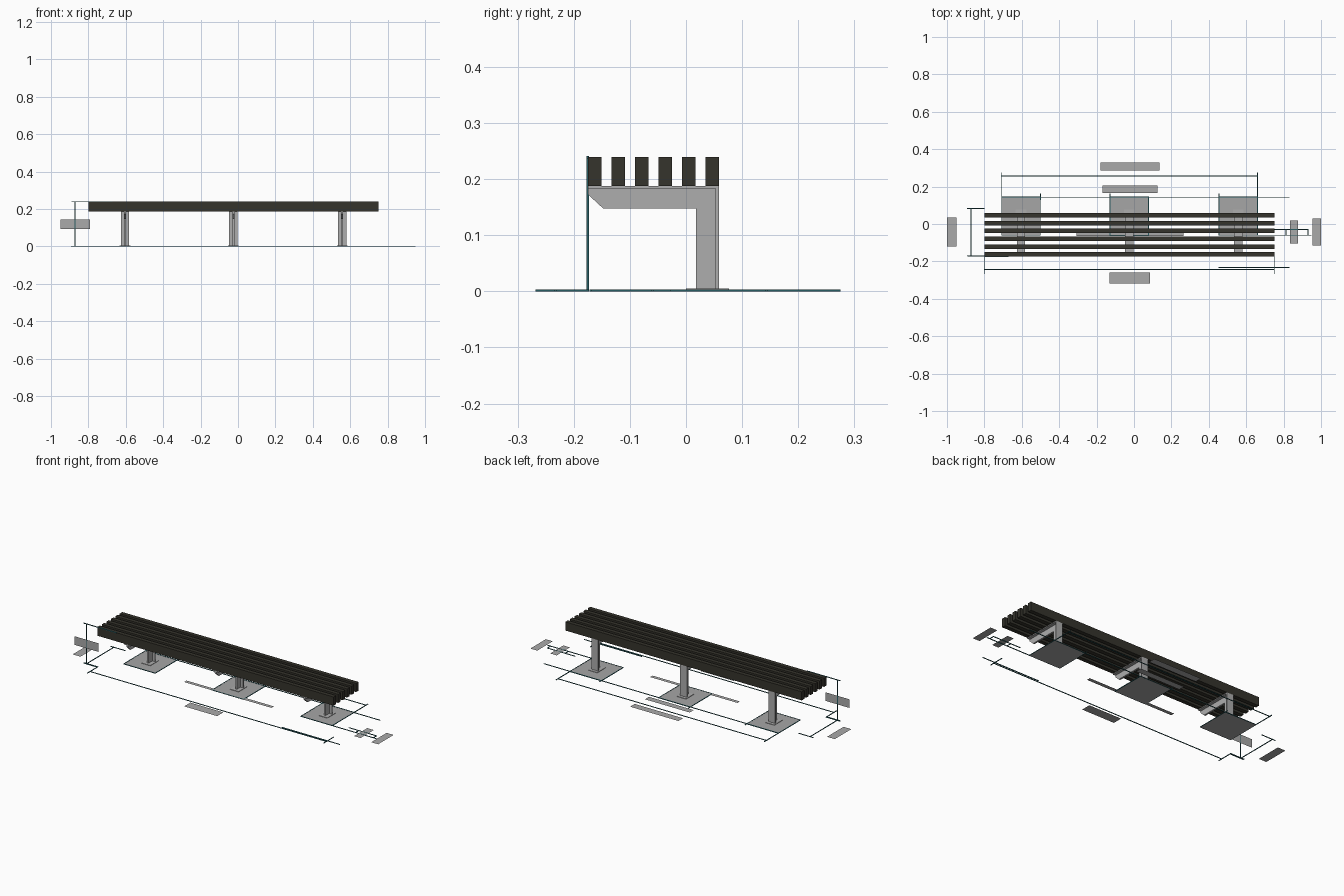
import bpy, bmesh

cube = bpy.data.objects.get("Cube")
if cube:
    bpy.data.objects.remove(cube, do_unlink=True)


def material(name, r, g, b, rough=0.6):
    m = bpy.data.materials.new(name)
    m.use_nodes = True
    m.diffuse_color = (r, g, b, 1)
    bsdf = m.node_tree.nodes["Principled BSDF"]
    bsdf.inputs["Base Color"].default_value = (r, g, b, 1)
    bsdf.inputs["Roughness"].default_value = rough
    return m


wood = material("dark wood", 0.035, 0.033, 0.025)
steel = material("grey steel", 0.42, 0.42, 0.42)
concrete = material("concrete grey", 0.38, 0.38, 0.38)
panel = material("label grey", 0.4, 0.4, 0.4)
teal = material("dark teal", 0.02, 0.11, 0.125)


def finish(name, bm, mat):
    bmesh.ops.recalc_face_normals(bm, faces=bm.faces[:])
    me = bpy.data.meshes.new(name)
    bm.to_mesh(me)
    bm.free()
    me.materials.append(mat)
    ob = bpy.data.objects.new(name, me)
    bpy.context.collection.objects.link(ob)
    return ob


def box_into(bm, x, y, z):
    """Add a box given its (min, max) range on each axis."""
    verts = bmesh.ops.create_cube(bm, size=1)["verts"]
    for v in verts:
        v.co = [r[0] if c < 0 else r[1] for r, c in zip((x, y, z), v.co)]


def box(name, x, y, z, mat):
    bm = bmesh.new()
    box_into(bm, x, y, z)
    return finish(name, bm, mat)


def flat_panel(name, points, mat):
    bm = bmesh.new()
    bm.faces.new([bm.verts.new(p) for p in points])
    return finish(name, bm, mat)


# Six seat slats on edge
for i in range(6):
    y = -0.175 + i * 0.042
    box(f"seat_slat_{i + 1}", (-0.8, 0.75), (y, y + 0.024), (0.188, 0.239), wood)

# Cantilevered supports of T-section steel
WEB = [(-0.175, 0.184), (-0.175, 0.173), (-0.148, 0.148), (0.018, 0.148),
       (0.018, 0.005), (0.054, 0.005), (0.054, 0.184)]


def support(name, cx):
    bm = bmesh.new()
    face = bm.faces.new([bm.verts.new((cx - 0.005, y, z)) for y, z in WEB])
    ext = bmesh.ops.extrude_face_region(bm, geom=[face])["geom"]
    bmesh.ops.translate(bm, vec=(0.01, 0, 0),
                        verts=[g for g in ext if isinstance(g, bmesh.types.BMVert)])
    wide = (cx - 0.022, cx + 0.022)
    box_into(bm, wide, (-0.175, 0.059), (0.183, 0.188))
    box_into(bm, wide, (0.053, 0.059), (0.004, 0.184))
    finish(name + "_post_and_arm", bm, steel)
    box(name + "_foot_plate", (cx - 0.029, cx + 0.029), (0, 0.077), (0.002, 0.005), steel)


def line_into(bm, x0, x1, y0, y1):
    w = 0.002
    box_into(bm, (x0 - w, x1 + w), (y0 - w, y1 + w), (0, 0.0035))


# Footing slabs with a thin coloured border
for side, cx in (("right", -0.604), ("middle", -0.025), ("left", 0.557)):
    support(side, cx)
    x0, x1, y0, y1 = cx - 0.103, cx + 0.103, -0.06, 0.145
    box(side + "_footing", (x0, x1), (y0, y1), (0, 0.0025), concrete)
    bm = bmesh.new()
    for x in (x0, x1):
        line_into(bm, x, x, y0, y1)
    for y in (y0, y1):
        line_into(bm, x0, x1, y, y)
    finish(side + "_footing_border", bm, teal)

# Ground measuring lines: x0, x1, y0, y1
GROUPS = {
    "back_measure_line": [(-0.71, 0.66, 0.257, 0.257), (-0.707, -0.707, 0.14, 0.273),
                          (0.66, 0.66, 0.14, 0.273)],
    "footing_measure_line": [(-0.707, 0.83, 0.143, 0.143), (-0.5, -0.5, 0.13, 0.16),
                             (-0.128, -0.128, 0.13, 0.16), (0.455, 0.455, 0.13, 0.16)],
    "front_measure_line": [(-0.8, 0.75, -0.243, -0.243), (-0.8, -0.8, -0.266, -0.175),
                           (0.75, 0.75, -0.266, -0.175), (0.455, 0.83, -0.233, -0.233)],
    "depth_measure_line": [(-0.872, -0.872, -0.17, 0.083), (-0.89, -0.8, 0.083, 0.083),
                           (-0.89, -0.8, -0.17, -0.17)],
    "side_measure_line": [(0.66, 0.947, -0.06, -0.06), (0.75, 0.93, -0.03, -0.03),
                          (0.813, 0.813, -0.06, -0.03), (0.93, 0.93, -0.06, -0.03)],
}
for name, lines in GROUPS.items():
    bm = bmesh.new()
    for l in lines:
        line_into(bm, *l)
    finish(name, bm, teal)

# Upright height measuring line
bm = bmesh.new()
front = (-0.177, -0.173)
box_into(bm, (-0.874, -0.87), front, (0, 0.241))
box_into(bm, (-0.89, -0.672), front, (0.237, 0.241))
box_into(bm, (-0.89, -0.8), front, (0, 0.0035))
finish("height_measure_line", bm, teal)

# Blank label panels lying on the ground: x0, x1, y0, y1
LABELS = {
    "back_outer": (-0.18, 0.137, 0.285, 0.328),
    "back_inner": (-0.168, 0.126, 0.167, 0.205),
    "front": (-0.13, 0.086, -0.318, -0.26),
    "under_seat": (-0.308, 0.265, -0.065, -0.042),
    "right_side": (-1.0, -0.949, -0.12, 0.035),
    "left_inner": (0.834, 0.877, -0.104, 0.02),
    "left_outer": (0.954, 1.0, -0.115, 0.03),
}
for name, (x0, x1, y0, y1) in LABELS.items():
    z = 0.003
    flat_panel(name + "_label_panel",
               [(x0, y0, z), (x1, y0, z), (x1, y1, z), (x0, y1, z)], panel)

# Upright label panel beside the height line
flat_panel("height_label_panel",
           [(-0.95, -0.175, 0.094), (-0.792, -0.175, 0.094),
            (-0.792, -0.175, 0.145), (-0.95, -0.175, 0.145)], panel)
